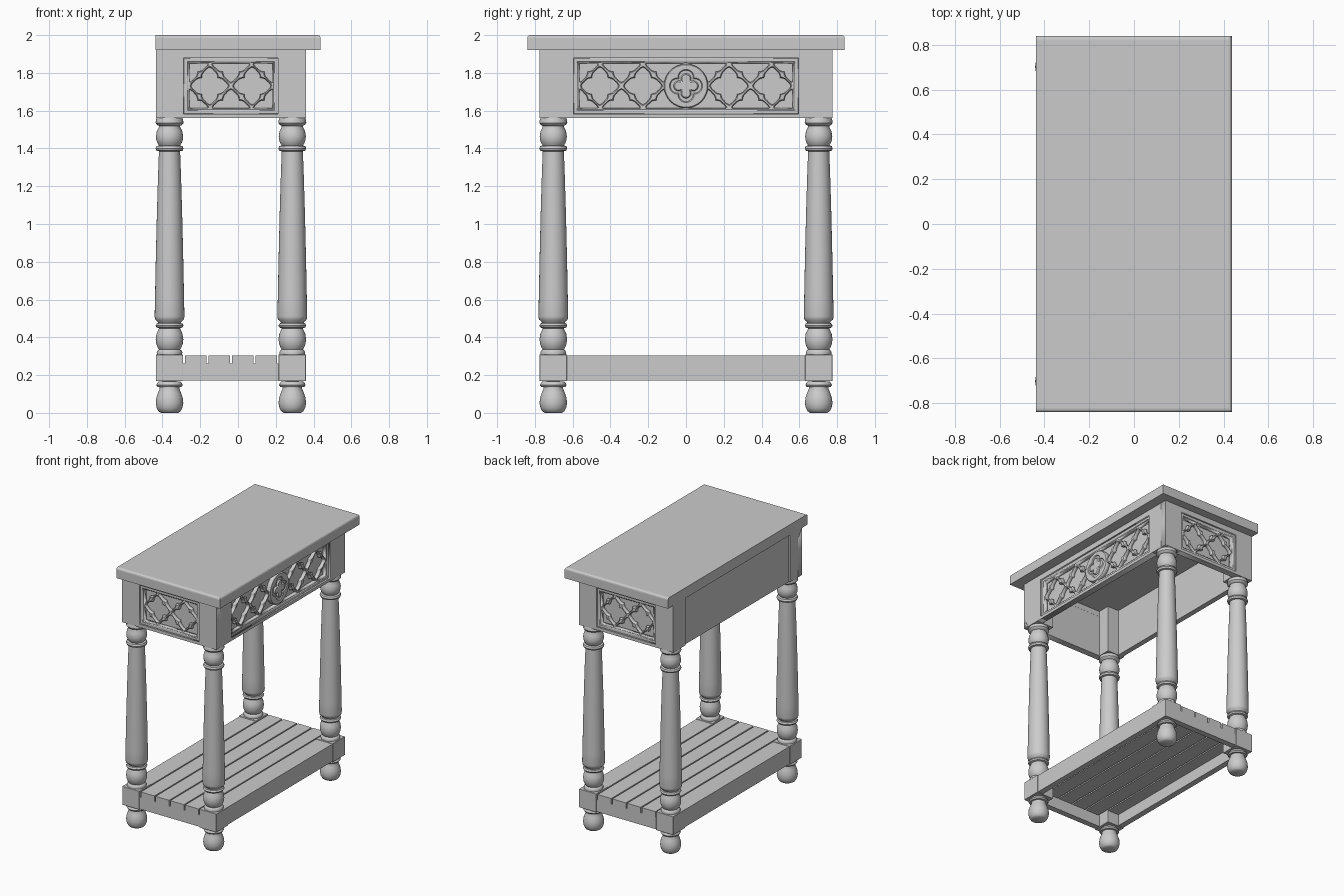
import bpy, bmesh
from math import cos, sin, pi, sqrt, radians
from mathutils import Matrix, Vector

if "Cube" in bpy.data.objects:
    bpy.data.objects.remove(bpy.data.objects["Cube"])

CX = -0.0375                      # leg frame is offset so the back edge sits flush
LEG_X, LEG_Y, HB = (-0.3625, 0.2875), (-0.7025, 0.7025), 0.0725


def finish(name, bm):
    bmesh.ops.recalc_face_normals(bm, faces=bm.faces)
    me = bpy.data.meshes.new(name)
    bm.to_mesh(me)
    bm.free()
    ob = bpy.data.objects.new(name, me)
    bpy.context.collection.objects.link(ob)
    return ob


def select(ob):
    bpy.ops.object.select_all(action='DESELECT')
    ob.select_set(True)
    bpy.context.view_layer.objects.active = ob


def box(name, x, y, z, bevel=0.0, pick=None):
    bm = bmesh.new()
    bmesh.ops.create_cube(bm, size=1)
    for v in bm.verts:
        v.co = Vector([(r[0] + r[1]) / 2 + c * (r[1] - r[0]) for c, r in zip(v.co, (x, y, z))])
    if bevel:
        edges = [e for e in bm.edges if pick is None or pick((e.verts[0].co + e.verts[1].co) / 2)]
        bmesh.ops.bevel(bm, geom=edges, offset=bevel, segments=3, profile=0.5, affect='EDGES')
    return finish(name, bm)


def lathe(name, profile, x, y, steps=32):
    bm = bmesh.new()
    vs = [bm.verts.new((r, 0, z)) for r, z in profile]
    es = [bm.edges.new(p) for p in zip(vs, vs[1:])]
    bmesh.ops.spin(bm, geom=vs + es, cent=(0, 0, 0), axis=(0, 0, 1), angle=2 * pi, steps=steps)
    bmesh.ops.remove_doubles(bm, verts=bm.verts, dist=1e-5)
    ob = finish(name, bm)
    ob.location = (x, y, 0)
    select(ob)
    bpy.ops.object.shade_smooth_by_angle(angle=radians(40))


def plate(name, outlines, w0, w1, mat, bevel=0.0):
    """Flat plate with holes, filled from outlines and extruded from depth w0 to w1."""
    cu = bpy.data.curves.new(name, 'CURVE')
    cu.dimensions, cu.fill_mode = '2D', 'BOTH'
    cu.extrude = (w1 - w0) / 2 - bevel
    cu.bevel_depth, cu.bevel_resolution, cu.offset = bevel, 0, -bevel
    for pts in outlines:
        sp = cu.splines.new('POLY')
        sp.points.add(len(pts) - 1)
        for p, (u, v) in zip(sp.points, pts):
            p.co = (u, v, 0, 1)
        sp.use_cyclic_u = True
    ob = bpy.data.objects.new(name, cu)
    bpy.context.collection.objects.link(ob)
    ob.matrix_world = mat @ Matrix.Translation((0, 0, (w0 + w1) / 2))
    select(ob)
    bpy.ops.object.convert(target='MESH')


def rect(a, b):
    return [(-a, -b), (a, -b), (a, b), (-a, b)]


def foil(cu, cv, d, q, tip, lim=(9, 9), n=64):
    """Four-lobed outline; points outside the limits collapse to its centre."""
    pts = []
    for i in range(n):
        t = 2 * pi * i / n
        f = abs((t + pi / 4) % (pi / 2) - pi / 4)
        r = d * cos(f) + sqrt(q * q - (d * sin(f)) ** 2) + tip * max(0, 1 - f / 0.3)
        p = (cu + r * cos(t), cv + r * sin(t))
        if abs(p[0]) > lim[0] + 1e-5 or abs(p[1]) > lim[1] + 1e-5:
            p = (cu, cv)
        if not pts or p != pts[-1]:
            pts.append(p)
    if pts[0] == pts[-1]:
        pts.pop()
    return pts


def carved_side(name, mat, wall_half, open_half, cells, medallion):
    """Apron wall with a recessed frame and pierced tracery in front of a backboard."""
    a, b = open_half - 0.025, 0.124
    plate(name + "_wall", [rect(wall_half, 0.18), [(u, v - 0.009) for u, v in rect(open_half, 0.148)]],
          -0.05, 0, mat)
    m = mat @ Matrix.Translation((0, -0.009, 0))
    plate(name + "_frame", [rect(open_half + 0.004, 0.152), rect(a, b)], -0.048, -0.01, m, 0.006)
    plate(name + "_backboard", [rect(open_half + 0.01, 0.155)], -0.049, -0.04, m)
    step, lim = 2 * a / cells, (a - 0.006, b - 0.006)
    holes = []
    for i in range(cells):
        if not (medallion and i == cells // 2):
            holes.append(foil(-a + (i + 0.5) * step, 0, 0.045, 0.042, 0.012))
    for i in range(cells + 1):
        u = max(-lim[0], min(lim[0], -a + i * step))
        holes += [foil(u, s * lim[1], 0.045, 0.042, 0.012, lim) for s in (-1, 1)]
    plate(name + "_tracery", [rect(a + 0.01, b + 0.01)] + holes, -0.045, -0.015, m, 0.005)
    if medallion:
        ring = [(0.117 * cos(2 * pi * i / 48), 0.117 * sin(2 * pi * i / 48)) for i in range(48)]
        plate(name + "_medallion", [ring, foil(0, 0, 0.045, 0.038, 0)], -0.045, -0.009, m, 0.005)
        plate(name + "_flower", [foil(0, 0, 0.038, 0.028, 0)], -0.045, -0.004, m, 0.006)


def side_matrix(u, w, origin):
    m = Matrix((u, (0, 0, 1), w)).transposed().to_4x4()
    m.translation = origin
    return m


# Table top, square along the wall edge and eased on the other three
box("table_top", (-0.437, 0.437), (-0.84, 0.84), (1.92, 2.0), 0.016,
    lambda c: c.z > 1.99 and c.x > -0.43)

# Turned legs with square posts and blocks
foot = [(0, 0), (0.045, 0), (0.058, 0.008), (0.068, 0.026), (0.073, 0.052), (0.07, 0.08), (0.061, 0.107),
        (0.052, 0.128), (0.052, 0.136), (0.064, 0.138), (0.07, 0.147), (0.066, 0.157), (0.058, 0.166), (0, 0.17)]
leg = [(0, 0.305), (0.066, 0.305), (0.068, 0.322), (0.062, 0.332), (0.056, 0.336), (0.062, 0.345),
       (0.07, 0.365), (0.073, 0.39), (0.069, 0.418), (0.058, 0.442), (0.056, 0.448), (0.068, 0.452),
       (0.074, 0.462), (0.068, 0.473), (0.06, 0.476), (0.064, 0.484), (0.076, 0.494), (0.079, 0.51),
       (0.077, 0.6), (0.073, 0.8), (0.067, 1.05), (0.061, 1.25), (0.056, 1.385), (0.069, 1.388),
       (0.074, 1.4), (0.069, 1.412), (0.056, 1.416), (0.064, 1.428), (0.07, 1.445), (0.072, 1.465),
       (0.067, 1.492), (0.056, 1.514), (0.056, 1.52), (0.066, 1.524), (0.074, 1.535), (0.072, 1.55), (0.068, 1.562),
       (0, 1.562)]
for x in LEG_X:
    for y in LEG_Y:
        sx, sy = (x - HB, x + HB), (y - HB, y + HB)
        tag = ("left" if x < 0 else "right") + ("_front" if y < 0 else "_back")
        lathe("foot_" + tag, foot, x, y)
        box("leg_block_" + tag, sx, sy, (0.168, 0.309), 0.003)
        lathe("leg_" + tag, leg, x, y)
        box("leg_post_" + tag, sx, sy, (1.56, 1.92))

# Apron: three carved sides and one plain wall side
carved_side("front_apron", side_matrix((1, 0, 0), (0, -1, 0), (CX, -0.775, 1.74)), 0.3975, 0.25, 2, False)
carved_side("back_apron", side_matrix((-1, 0, 0), (0, 1, 0), (CX, 0.775, 1.74)), 0.3975, 0.25, 2, False)
carved_side("right_apron", side_matrix((0, 1, 0), (1, 0, 0), (0.36, 0, 1.74)), 0.775, 0.595, 5, True)
box("left_apron", (-0.425, -0.385), (-0.64, 0.64), (1.56, 1.92))

# Lower rails
for x0, x1, tag in ((-0.43, -0.385, "left"), (0.31, 0.355, "right")):
    box("lower_rail_" + tag, (x0, x1), (-0.635, 0.635), (0.172, 0.304))
for y0, y1, tag in ((-0.77, -0.725, "front"), (0.725, 0.77, "back")):
    box("lower_rail_" + tag, (-0.295, 0.22), (y0, y1), (0.172, 0.262))

# Shelf planks; the outer two fit between the leg blocks
cuts = [-0.43, -0.286, -0.161, -0.037, 0.087, 0.211, 0.355]
for i, (a, b) in enumerate(zip(cuts, cuts[1:])):
    end = 0.63 if i in (0, 5) else 0.77
    lo, hi = (a + 0.005 if i else a), (b - 0.005 if i < 5 else b)
    box("shelf_plank_%d" % (i + 1), (lo, hi), (-end, end), (0.26, 0.305))
